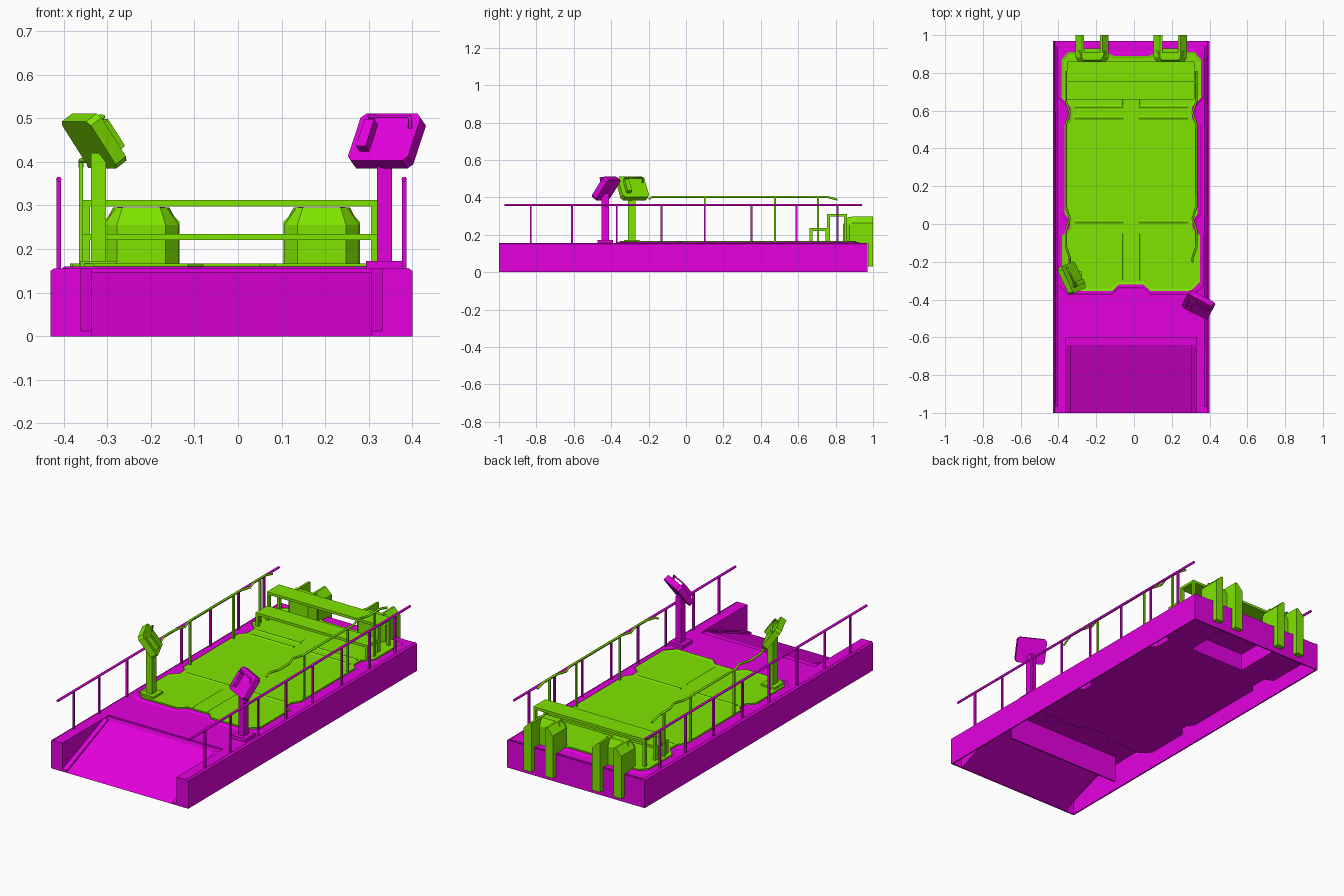
import bpy, bmesh, math
from mathutils import Matrix, Vector

if "Cube" in bpy.data.objects:
    bpy.data.objects.remove(bpy.data.objects["Cube"], do_unlink=True)


def material(name, rgb):
    m = bpy.data.materials.new(name)
    m.use_nodes = True
    m.diffuse_color = (*rgb, 1)
    m.node_tree.nodes["Principled BSDF"].inputs["Base Color"].default_value = (*rgb, 1)
    return m


GREEN = material("lime green", (0.215, 0.78, 0.0))
MAGENTA = material("magenta", (0.78, 0.0, 0.74))
MID = -0.015          # centre line of the hull
DECK = 0.155          # deck height


def finish(name, bm, mat):
    bmesh.ops.recalc_face_normals(bm, faces=bm.faces)
    mesh = bpy.data.meshes.new(name)
    bm.to_mesh(mesh)
    bm.free()
    mesh.materials.append(mat)
    obj = bpy.data.objects.new(name, mesh)
    bpy.context.collection.objects.link(obj)
    return obj


def box(name, x, y, z, mat):
    bm = bmesh.new()
    bmesh.ops.create_cube(bm, size=1)
    for v in bm.verts:
        v.co = [(r[0] + r[1]) / 2 + c * (r[1] - r[0]) for r, c in zip((x, y, z), v.co)]
    return finish(name, bm, mat)


def prism(name, points, axis, lo, hi, mat, taper=None):
    """Extrude a profile along x, y or z; taper insets the far end."""
    def place(p, t):
        c = list(p)
        c.insert(axis, t)
        return Vector(c)
    bm = bmesh.new()
    face = bm.faces.new([bm.verts.new(place(p, lo)) for p in points])
    out = bmesh.ops.extrude_face_region(bm, geom=[face])["geom"]
    for v in out:
        if isinstance(v, bmesh.types.BMVert):
            v.co[axis] = hi
    bmesh.ops.recalc_face_normals(bm, faces=bm.faces)
    if taper:
        top = [f for f in bm.faces if all(abs(v.co[axis] - hi) < 1e-6 for v in f.verts)]
        bmesh.ops.inset_region(bm, faces=top, thickness=taper[0], depth=taper[1])
    return finish(name, bm, mat)


def tube(name, points, radius, mat):
    cu = bpy.data.curves.new(name, "CURVE")
    cu.dimensions = "3D"
    cu.bevel_depth, cu.bevel_resolution, cu.use_fill_caps = radius, 1, True
    sp = cu.splines.new("POLY")
    sp.points.add(len(points) - 1)
    for p, co in zip(sp.points, points):
        p.co = (*co, 1)
    cu.materials.append(mat)
    obj = bpy.data.objects.new(name, cu)
    bpy.context.collection.objects.link(obj)
    return obj


# Hull: thin shell, open below, with a sloping ramp bay at the front
T = 0.008
box("deck", (-0.42, 0.39), (-0.6, 0.965), (DECK - T, DECK), MAGENTA)
box("back_wall", (-0.43, 0.40), (0.97 - T, 0.97), (0, 0.15), MAGENTA)
box("ramp_bulkhead", (-0.37, 0.335), (-0.6, -0.6 + T), (0, DECK - T), MAGENTA)
prism("ramp", [(-1, 0), (-0.64, 0.147), (-0.6, 0.147), (-0.6, 0.139), (-0.638, 0.139),
               (-0.98, 0)], 0, MID - 0.352, MID + 0.352, MAGENTA)
for side, s in (("right", -1), ("left", 1)):
    def span(a, b):
        return tuple(sorted((MID + s * a, MID + s * b)))
    box(side + "_wall", span(0.407, 0.415), (-1, 0.97), (0, 0.15), MAGENTA)
    prism(side + "_wall_chamfer",
          [(MID + s * 0.415, 0.15), (MID + s * 0.405, DECK + 0.002), (MID + s * 0.40, 0.15)],
          1, -1, 0.97, MAGENTA)
    box(side + "_ramp_deck", span(0.35, 0.408), (-1, -0.6), (DECK - T, DECK), MAGENTA)
    box(side + "_front_wall", span(0.35, 0.415), (-1, -1 + T), (0, 0.15), MAGENTA)
    prism(side + "_ramp_cheek", [(-1, 0), (-1, DECK), (-0.6, DECK), (-0.6, 0.139)], 0,
          *span(0.345, 0.352), MAGENTA)
    prism(side + "_ramp_kerb", [(-1, 0), (-1, 0.012), (-0.64, DECK), (-0.64, 0.14)], 0,
          *span(0.32, 0.346), MAGENTA)

    # Long outer handrail
    x = MID + s * 0.396
    tube(side + "_outer_rail", [(x, -0.97, 0.36), (x, 0.94, 0.36)], 0.0065, MAGENTA)
    for y in (-0.83, -0.61, -0.37, -0.13, 0.10, 0.35, 0.59, 0.81):
        box(side + "_outer_post", (x - 0.005, x + 0.005), (y - 0.005, y + 0.005),
            (DECK, 0.36), MAGENTA)

    # Inner handrail following the platform edge
    path = [(0.325, -0.2, 0.39), (0.325, -0.18, 0.403), (0.345, -0.12, 0.403),
            (0.345, -0.03, 0.403), (0.325, 0.03, 0.403), (0.345, 0.09, 0.403),
            (0.345, 0.53, 0.403), (0.325, 0.59, 0.403), (0.345, 0.65, 0.403),
            (0.345, 0.75, 0.403), (0.345, 0.81, 0.388)]
    tube(side + "_inner_rail", [(MID + s * a, y, z) for a, y, z in path], 0.006, GREEN)
    x = MID + s * 0.345
    for y in (0.10, 0.475, 0.705):
        box(side + "_inner_post", (x - 0.005, x + 0.005), (y - 0.005, y + 0.005),
            (DECK, 0.403), GREEN)


# Notched platform set on a raised magenta border
half = [(0.065, -0.32), (0.1, -0.355), (0.315, -0.355), (0.365, -0.305), (0.365, -0.06),
        (0.325, -0.02), (0.325, 0.02), (0.352, 0.055), (0.352, 0.525), (0.322, 0.56),
        (0.322, 0.62), (0.37, 0.67), (0.37, 0.87), (0.335, 0.91), (0.135, 0.91),
        (0.09, 0.89)]


def outline(grow):
    r = []
    for a, y in half:
        g = grow if y > 0.85 else -grow if y < -0.25 else 0
        r.append((a + (grow if a > 0.2 else 0), y + g))
    return [(MID + a, y) for a, y in r] + [(MID - a, y) for a, y in reversed(r)]


prism("platform_border", outline(0.022), 2, DECK - 0.01, DECK - 0.001, MAGENTA, (0.01, 0.006))
prism("platform", outline(0), 2, DECK - 0.005, 0.167, GREEN, (0.015, -0.004))

# Floor well beneath the platform, with a bay between its rear arms
well = half[:11] + [(0.322, 0.65), (0.37, 0.67), (0.37, 0.9), (0.17, 0.9), (0.17, 0.65)]
prism("floor_well", [(MID + a, y) for a, y in well] + [(MID - a, y) for a, y in reversed(well)],
      2, 0.05, DECK - 0.006, MAGENTA)

# Low raised seams across the platform and along its centre
for s in (-1, 1):
    for y in (0.01, 0.56, 0.62):
        a, b = sorted((MID + s * 0.04, MID + s * 0.3))
        prism("cross_seam", [(y - 0.012, 0.162), (y, 0.167), (y + 0.012, 0.162)], 0, a, b, GREEN)
    x = MID + s * 0.045
    for y in ((-0.3, -0.05), (0.62, 0.66)):
        prism("centre_seam", [(x - 0.008, 0.162), (x, 0.166), (x + 0.008, 0.162)], 1, *y, GREEN)

# Two stepped benches on legs
for name, y0, y1, z in (("lower_bench", 0.66, 0.76, 0.235), ("upper_bench", 0.755, 0.86, 0.312)):
    box(name, (-0.355, 0.32), (y0, y1), (z - 0.014, z), GREEN)
    for x in (-0.355, 0.305):
        for y in (y0, y1 - 0.015):
            box(name + "_leg", (x, x + 0.015), (y, y + 0.015), (DECK, z - 0.01), GREEN)

# Fenders: a faceted front shell with two fins hooking over the back wall
shell = [(-0.086, 0.93), (-0.086, 0.875), (-0.056, 0.84), (0.056, 0.84), (0.086, 0.875),
         (0.086, 0.93)]
for cx in (-0.222, 0.192):
    prism("fender_front", [(cx + x, y) for x, y in shell], 2, DECK, 0.255, GREEN, (0.03, 0.04))
    for s in (-1, 1):
        for y0, y1, z0 in ((0.885, 0.972, DECK), (0.972, 1.0, 0.03)):
            section = [(0.088, z0), (0.088, 0.262), (0.054, 0.297), (0.042, 0.297), (0.042, z0)]
            prism("fender_fin", [(cx + s * x, z) for x, z in section], 1, y0, y1, GREEN)


# Control consoles: base plate, post and a tilted chamfered panel with a handset
def console(name, px, py, head, yaw, mat):
    base = 0.163
    box(name + "_base", (px - 0.042, px + 0.042), (py - 0.042, py + 0.042),
        (DECK, base + 0.01), mat)
    box(name + "_post", (px - 0.017, px + 0.017), (py - 0.02, py + 0.02), (base, 0.42), mat)
    turn = (Matrix.Translation(head) @ Matrix.Rotation(math.radians(yaw), 4, "Z")
            @ Matrix.Rotation(math.radians(-35), 4, "X"))
    w, h, c = 0.078, 0.066, 0.012
    octagon = [(-w + c, -h), (w - c, -h), (w, -h + c), (w, h - c),
               (w - c, h), (-w + c, h), (-w, h - c), (-w, -h + c)]
    parts = [prism(name + "_panel", octagon, 1, 0.02, -0.012, mat),
             box(name + "_handset", (-0.052, -0.027), (-0.034, -0.012), (-0.04, 0.035), mat),
             tube(name + "_hood_bar", [(-0.045, -0.012, 0.04), (-0.045, -0.03, 0.045),
                                       (0.06, -0.03, 0.045), (0.06, -0.012, 0.025)],
                  0.005, mat)]
    for p in parts:
        p.matrix_world = turn


console("right_console", -0.32, -0.29, (-0.327, -0.285, 0.45), 115, GREEN)
console("left_console", 0.336, -0.432, (0.340, -0.43, 0.45), -28, MAGENTA)
